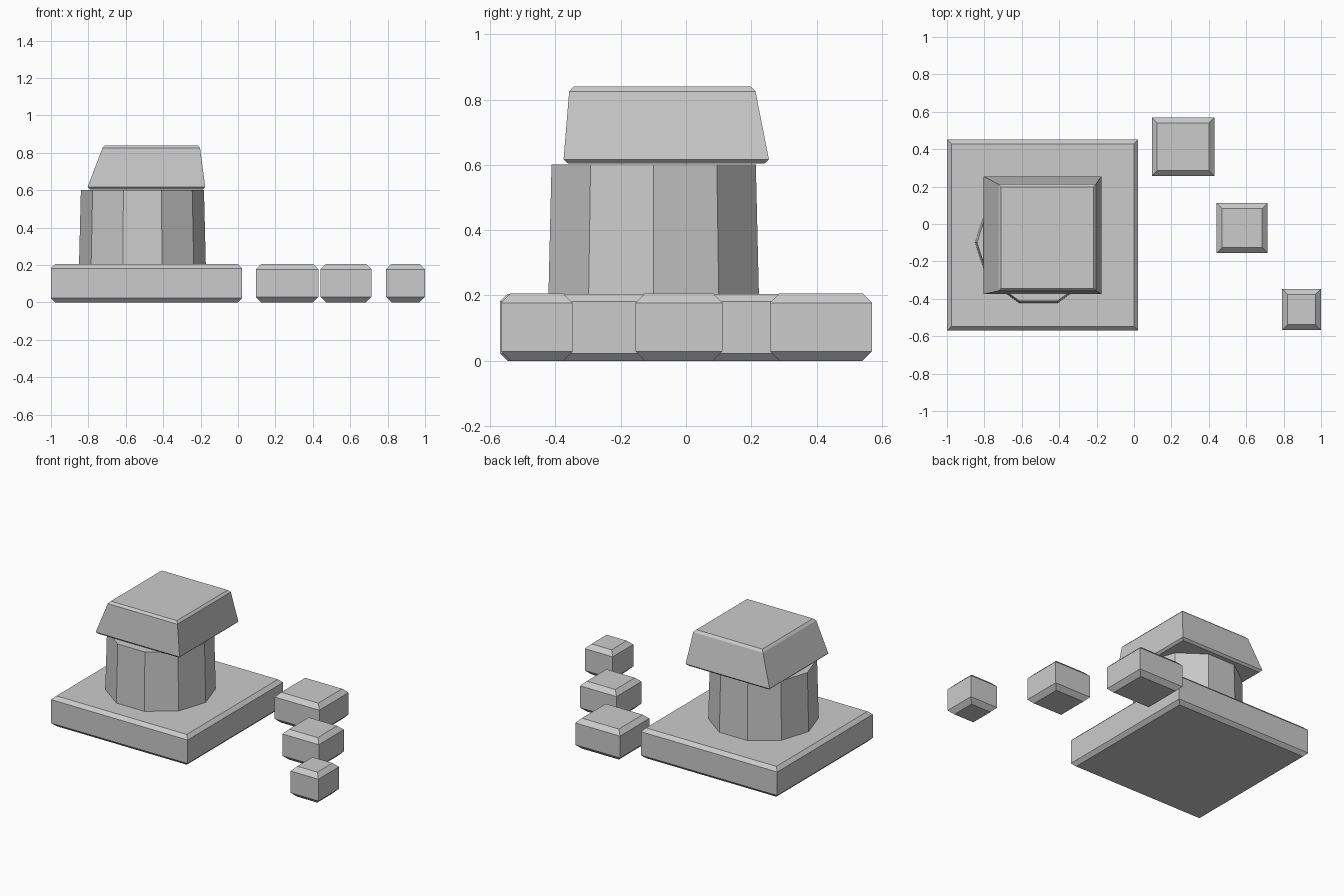
import bpy, bmesh
from math import cos, sin, pi

if "Cube" in bpy.data.objects:
    bpy.data.objects.remove(bpy.data.objects["Cube"])


def loft(name, rings):
    """Closed solid through a stack of matching point rings."""
    bm = bmesh.new()
    loops = [[bm.verts.new(p) for p in ring] for ring in rings]
    n = len(loops[0])
    bm.faces.new(loops[0][::-1])
    bm.faces.new(loops[-1])
    for a, b in zip(loops, loops[1:]):
        for i in range(n):
            j = (i + 1) % n
            bm.faces.new((a[i], a[j], b[j], b[i]))
    bmesh.ops.recalc_face_normals(bm, faces=bm.faces)
    mesh = bpy.data.meshes.new(name)
    bm.to_mesh(mesh)
    bm.free()
    ob = bpy.data.objects.new(name, mesh)
    bpy.context.collection.objects.link(ob)
    return ob


def rect(x0, x1, y0, y1, z, inset=0.0):
    x0, x1, y0, y1 = x0 + inset, x1 - inset, y0 + inset, y1 - inset
    return [(x0, y0, z), (x1, y0, z), (x1, y1, z), (x0, y1, z)]


def polygon(cx, cy, r, z, sides):
    return [(cx + r * cos(2 * pi * i / sides), cy + r * sin(2 * pi * i / sides), z)
            for i in range(sides)]


def chamfered_slab(name, bounds, height, c):
    """Box with chamfered top and bottom rims and sharp upright corners."""
    return loft(name, [rect(*bounds, 0, c), rect(*bounds, c),
                       rect(*bounds, height - c), rect(*bounds, height, c)])


# Square plinth
chamfered_slab("plinth", (-1.0, 0.022, -0.57, 0.452), 0.205, 0.023)

# Three loose blocks, getting smaller
blocks = [(0.095, 0.43, 0.257, 0.57),
          (0.442, 0.714, -0.155, 0.112),
          (0.792, 1.0, -0.567, -0.347)]
for i, bounds in enumerate(blocks):
    chamfered_slab(f"block_{i + 1}", bounds, 0.206, 0.029)

# Ten-sided tapering column
loft("column", [polygon(-0.511, -0.099, r, z, 10)
                for r, z in ((0.339, 0.2), (0.329, 0.602))])

# Lopsided tapered cap with chamfered rims
low = (-0.804, -0.175, -0.375, 0.254)
high = (-0.725, -0.203, -0.358, 0.213)
loft("cap", [rect(*low, 0.604, 0.014), rect(*low, 0.617),
             rect(*high, 0.825), rect(*high, 0.84, 0.014)])
